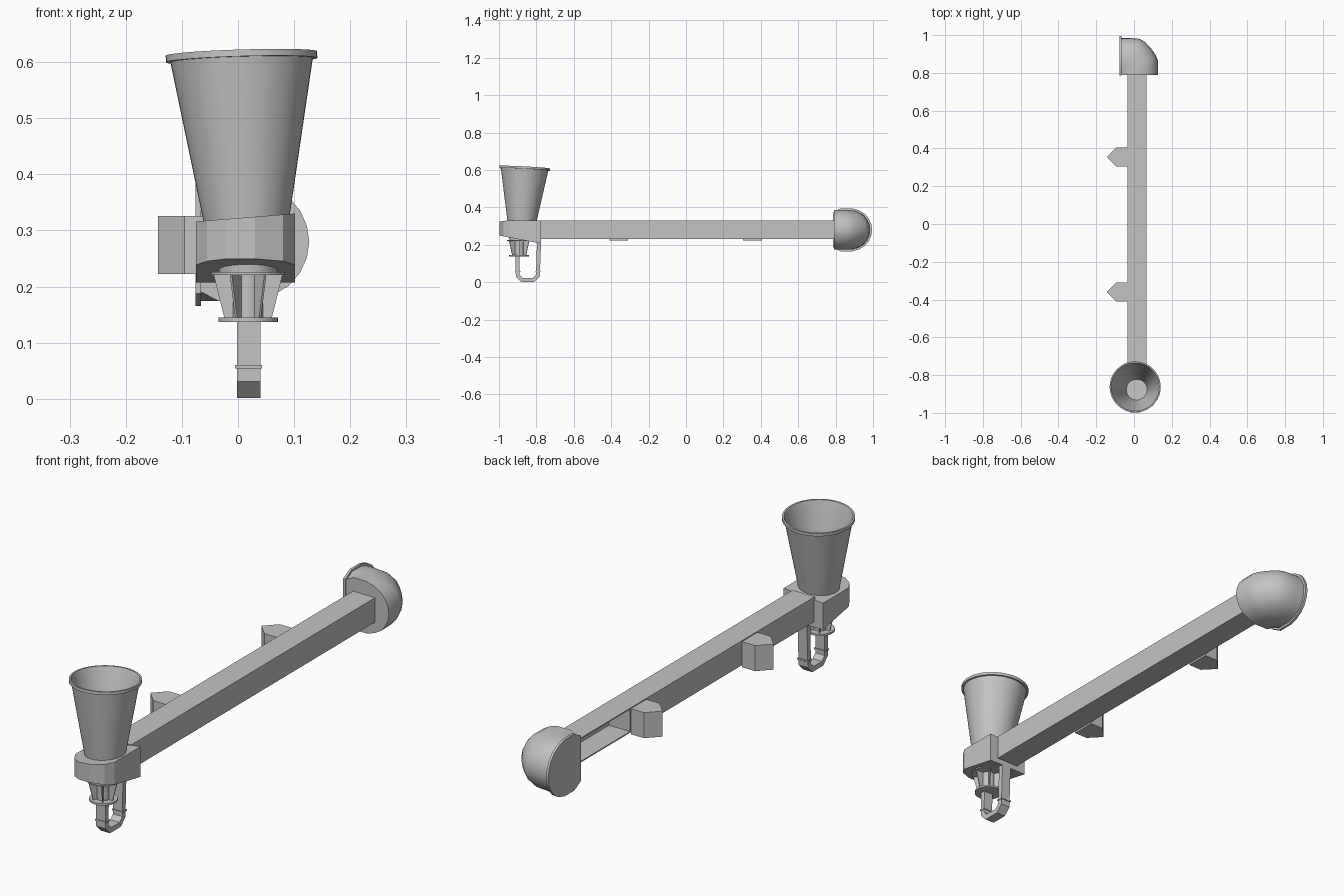
import bpy, bmesh, math
from mathutils import Vector

old = bpy.data.objects.get("Cube")
if old:
    bpy.data.objects.remove(old, do_unlink=True)

grey = bpy.data.materials.new("plain grey")
grey.use_nodes = True
grey.diffuse_color = (0.55, 0.55, 0.55, 1)
grey.node_tree.nodes["Principled BSDF"].inputs["Base Color"].default_value = grey.diffuse_color


def finish(name, bm, smooth=False):
    """Turn a bmesh into a named grey object."""
    bmesh.ops.remove_doubles(bm, verts=bm.verts, dist=1e-5)
    bmesh.ops.recalc_face_normals(bm, faces=bm.faces)
    mesh = bpy.data.meshes.new(name)
    bm.to_mesh(mesh)
    bm.free()
    mesh.materials.append(grey)
    obj = bpy.data.objects.new(name, mesh)
    bpy.context.collection.objects.link(obj)
    if smooth:
        bpy.ops.object.select_all(action='DESELECT')
        obj.select_set(True)
        bpy.context.view_layer.objects.active = obj
        bpy.ops.object.shade_smooth_by_angle(angle=math.radians(35))
    return obj


def skin(name, rings, smooth=False):
    """Join closed rings of points and cap both ends."""
    bm = bmesh.new()
    rows = [[bm.verts.new(p) for p in ring] for ring in rings]
    n = len(rows[0])
    for a, b in zip(rows, rows[1:]):
        for i in range(n):
            j = (i + 1) % n
            bm.faces.new((a[i], a[j], b[j], b[i]))
    bm.faces.new(rows[0])
    bm.faces.new(rows[-1])
    return finish(name, bm, smooth)


def box(name, x, y, z):
    return skin(name, [[(x[0], v, z[0]), (x[1], v, z[0]), (x[1], v, z[1]), (x[0], v, z[1])]
                       for v in y])


def lathe(name, profile, location, steps=48):
    """Spin a radius/height profile about the vertical axis."""
    bm = bmesh.new()
    verts = [bm.verts.new((r, 0, z)) for r, z in profile]
    edges = [bm.edges.new(pair) for pair in zip(verts, verts[1:])]
    bmesh.ops.spin(bm, geom=verts + edges, cent=(0, 0, 0), axis=(0, 0, 1),
                   angle=math.tau, steps=steps)
    obj = finish(name, bm, True)
    obj.location = location
    return obj


# Long beam, with its right wall open beside the end elbow
left, right, low, high = -0.035, 0.065, 0.23, 0.33
box("beam", (left, right), (-0.78, 0.41), (low, high))
wall = 0.005
channel = [(left, low), (right, low), (right, high), (left, high), (left, high - wall),
           (right - wall, high - wall), (right - wall, low + wall), (left, low + wall)]
skin("beam_channel", [[(x, y, z) for x, z in channel] for y in (0.41, 0.795)])

# Two pointed side brackets
bracket = [(left, -0.05), (-0.095, -0.05), (-0.143, 0), (-0.095, 0.05), (left, 0.05)]
for label, y in (("front", -0.36), ("rear", 0.355)):
    skin(label + "_bracket", [[(x, y + d, z) for x, d in bracket] for z in (0.222, 0.326)])

# Rounded end elbow: a D section swept round a vertical corner
corner = Vector((-0.075, 0.79))
plan = [(0.127, 0.79), (0.127, 0.865), (0.115, 0.895), (0.09, 0.93), (0.06, 0.962),
        (0.03, 0.98), (-0.02, 0.985), (-0.065, 0.985)]
half = [(0, 0.8), (0.2, 1), (0.5, 1), (0.68, 0.9), (0.82, 0.74), (0.92, 0.52), (0.98, 0.26)]
section = half + [(1, 0)] + [(f, -h) for f, h in reversed(half)]


def d_ring(point, height):
    ring = []
    for f, h in section:
        p = corner.lerp(Vector(point), f)
        ring.append((p.x, p.y, 0.28 + h * height))
    return ring


skin("end_elbow", [d_ring(p, 0.106) for p in plan], True)

# Thin lip round the open end of the elbow
lip = [(0.785 + 0.21 * f, 0.28 + 0.115 * h) for f, h in section]
skin("elbow_lip", [[(x, y, z) for y, z in lip] for x in (-0.076, -0.066)], True)

# Faceted housing under the funnel, with a sloping underside
outline = [(-0.075, -0.775), (-0.075, -0.94), (-0.055, -0.975), (-0.02, -0.997),
           (0.03, -0.997), (0.08, -0.975), (0.102, -0.94), (0.102, -0.775)]
skin("housing", [[(x, y, 0.25 - 0.19 * (y + 1)) for x, y in outline],
                 [(x, y, 0.322 + 0.08 * x) for x, y in outline]])

# Funnel, slightly tilted, hollow with a rolled rim
funnel = lathe("funnel", [(0.074, -0.01), (0.127, 0.289), (0.135, 0.289), (0.135, 0.301),
                          (0.128, 0.301), (0.122, 0.285), (0.055, 0.018), (0, 0.018)],
               (0.015, -0.878, 0.315))
funnel.rotation_euler = (math.radians(-3), math.radians(-1.7), 0)

# Outlet below the housing: collar, stem and bottom disc
outlet = Vector((0.018, -0.892, 0))
lathe("outlet", [(0, 0.26), (0.055, 0.26), (0.052, 0.226), (0.066, 0.226), (0.066, 0.221),
                 (0.027, 0.221), (0.027, 0.145), (0.053, 0.145), (0.053, 0.137), (0, 0.137)],
      outlet)

# Tapered fins round the stem
for i in range(6):
    a = i * math.tau / 6
    out = Vector((math.cos(a), math.sin(a), 0))
    side = Vector((-out.y, out.x, 0)) * 0.002
    rim = [(0.02, 0.143), (0.042, 0.143), (0.062, 0.223), (0.02, 0.223)]
    skin("outlet_fin", [[outlet + out * r + side * s + Vector((0, 0, z)) for r, z in rim]
                        for s in (-1, 1)])

# Strap hook: flat bar following a U path
path = [Vector(p) for p in ((-0.9, 0.15), (-0.9, 0.035), (-0.877, 0.012),
                            (-0.815, 0.012), (-0.792, 0.035), (-0.785, 0.235))]
rings = []
for i, p in enumerate(path):
    before = (p - path[i - 1]).normalized() if i else Vector((0, 0))
    after = (path[i + 1] - p).normalized() if i + 1 < len(path) else Vector((0, 0))
    t = (before + after).normalized()
    n = Vector((-t.y, t.x)) * 0.011
    a, b = p + n, p - n
    rings.append([(-0.002, *a), (0.04, *a), (0.04, *b), (-0.002, *b)])
skin("strap_hook", rings)

# Narrow bands where the hook legs begin to bend
for label, y in (("front", -0.9), ("rear", -0.791)):
    box(label + "_hook_band", (-0.005, 0.043), (y - 0.014, y + 0.014), (0.054, 0.06))
